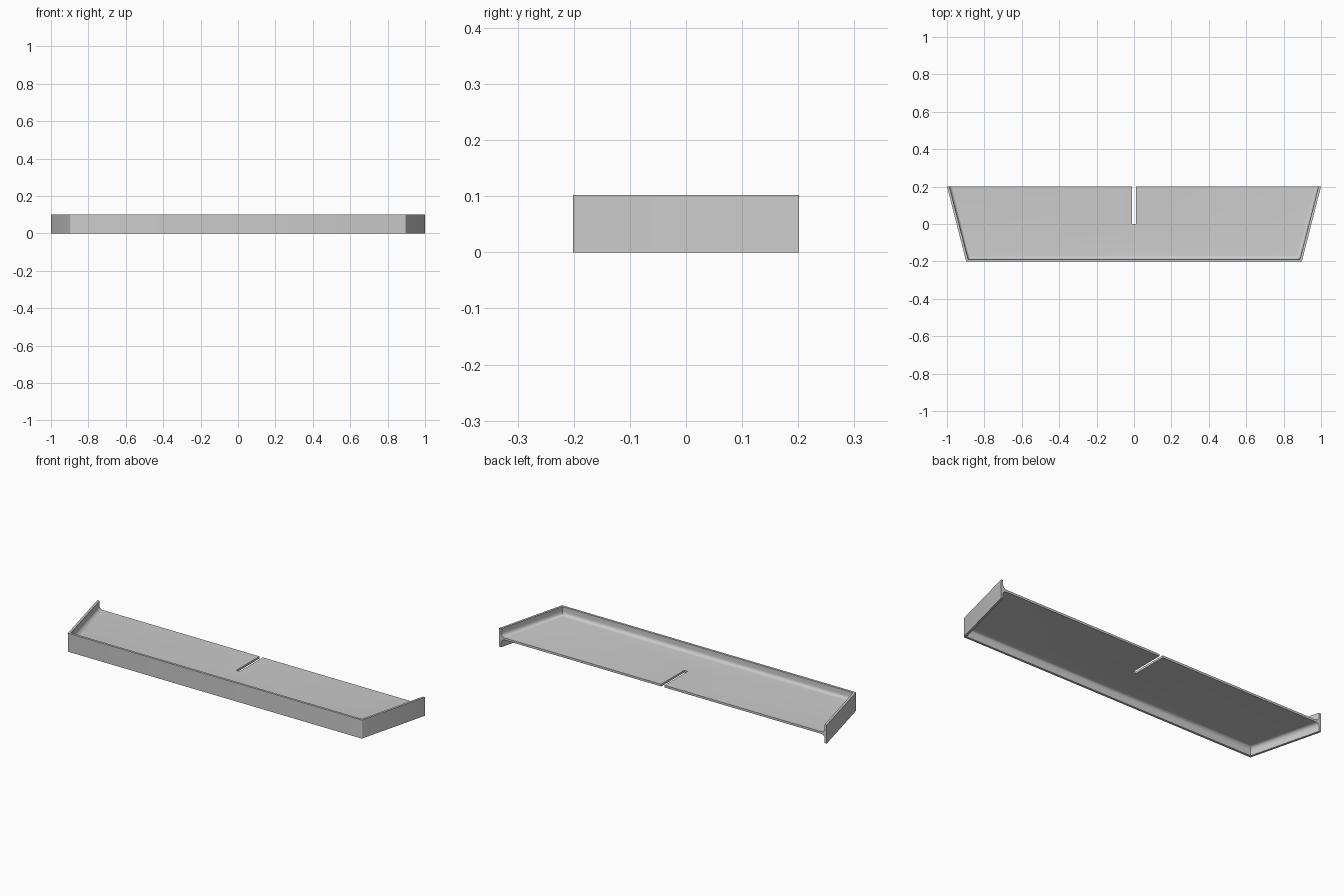
import bpy, bmesh, math

cube = bpy.data.objects.get("Cube")
if cube:
    bpy.data.objects.remove(cube, do_unlink=True)

# Main dimensions
BACK_X, FRONT_X, HALF_Y = 1.0, 0.897, 0.2015
HEIGHT, WALL = 0.102, 0.0125
MID, HALF_T, FILLET = HEIGHT / 2, 0.006, 0.02
SLOT_X, SLOT_Y = 0.0105, 0.0

grey = bpy.data.materials.new("plain_grey")
grey.use_nodes = True
colour = (0.6, 0.6, 0.6, 1)
grey.diffuse_color = colour
grey.node_tree.nodes["Principled BSDF"].inputs["Base Color"].default_value = colour

# Rim section as (inset, height): upper fillet, wall, lower fillet
STEPS = 6
upper = []
for i in range(STEPS + 1):
    a = math.pi / 2 * i / STEPS
    upper.append((WALL + FILLET * (1 - math.sin(a)),
                  MID + HALF_T + FILLET * (1 - math.cos(a))))
upper += [(WALL, HEIGHT), (0, HEIGHT)]
section = upper + [(d, HEIGHT - z) for d, z in reversed(upper)]

lean = (BACK_X - FRONT_X) / (2 * HALF_Y)
stretch = math.hypot(1, lean)


def side_x(inset, y):
    return FRONT_X + lean * (y + HALF_Y) - inset * stretch


def station(side, front):
    ring = []
    for inset, z in section:
        y = inset - HALF_Y if front else HALF_Y
        ring.append(bm.verts.new((side * side_x(inset, y), y, z)))
    return ring


# Rim swept around the two ends and the front
bm = bmesh.new()
rings = [station(-1, False), station(-1, True), station(1, True), station(1, False)]
for a, b in zip(rings, rings[1:]):
    for k in range(len(section) - 1):
        bm.faces.new((a[k], a[k + 1], b[k + 1], b[k]))
for ring in (rings[0], rings[-1]):
    bm.faces.new(ring)

# Slotted panel between the rim fillets
slot = [(SLOT_X, HALF_Y), (SLOT_X, SLOT_Y), (-SLOT_X, SLOT_Y), (-SLOT_X, HALF_Y)]
sheets = []
for index, z in ((0, MID + HALF_T), (-1, MID - HALF_T)):
    cut = [bm.verts.new((x, y, z)) for x, y in slot]
    loop = [r[index] for r in rings] + cut
    bm.faces.new(loop)
    sheets.append(loop[3:] + loop[:1])
top, bottom = sheets
for k in range(len(top) - 1):
    bm.faces.new((top[k], top[k + 1], bottom[k + 1], bottom[k]))

# Slightly rounded outer front corners
corners = [e for e in bm.edges
           if all(abs(v.co.y + HALF_Y) < 1e-5 for v in e.verts)
           and abs(e.verts[0].co.z - e.verts[1].co.z) > HEIGHT / 2]
bmesh.ops.bevel(bm, geom=corners, offset=0.004, segments=3, profile=0.5, affect='EDGES')
bmesh.ops.recalc_face_normals(bm, faces=bm.faces[:])

mesh = bpy.data.meshes.new("slotted_tray")
bm.to_mesh(mesh)
bm.free()
mesh.materials.append(grey)
tray = bpy.data.objects.new("slotted_tray", mesh)
bpy.context.collection.objects.link(tray)
bpy.ops.object.select_all(action='DESELECT')
tray.select_set(True)
bpy.context.view_layer.objects.active = tray
bpy.ops.object.shade_smooth_by_angle(angle=math.radians(30))
